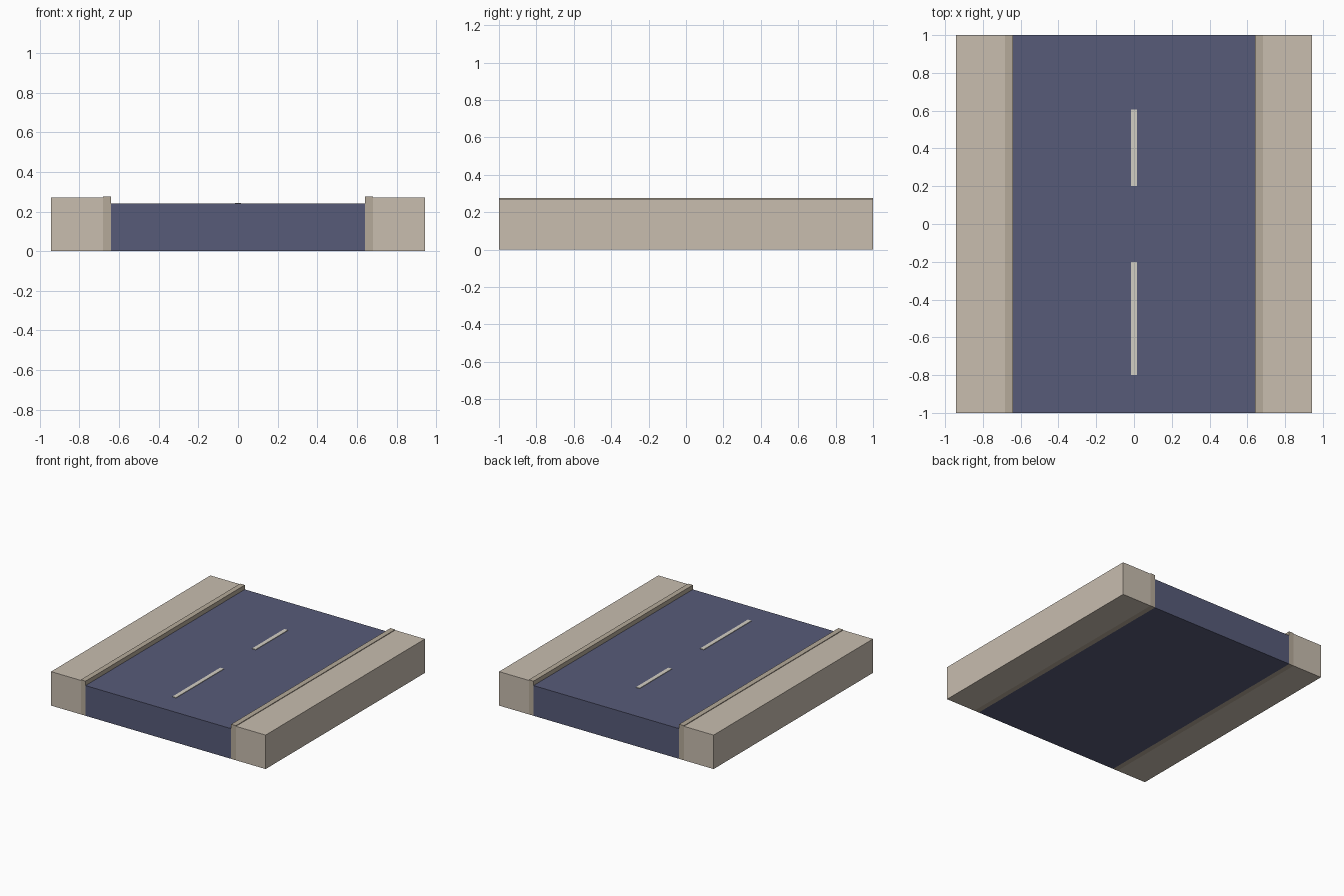
import bpy
import bmesh
from mathutils import Vector

if "Cube" in bpy.data.objects:
    bpy.data.objects.remove(bpy.data.objects["Cube"])


def material(name, color):
    mat = bpy.data.materials.new(name)
    mat.diffuse_color = (*color, 1)
    mat.use_nodes = True
    mat.node_tree.nodes["Principled BSDF"].inputs["Base Color"].default_value = mat.diffuse_color
    return mat


def box(name, low, high, mat):
    """Axis-aligned box between two opposite corners."""
    low, high = Vector(low), Vector(high)
    bm = bmesh.new()
    bmesh.ops.create_cube(bm, size=1)
    bmesh.ops.scale(bm, vec=high - low, verts=bm.verts)
    bmesh.ops.translate(bm, vec=(low + high) / 2, verts=bm.verts)
    mesh = bpy.data.meshes.new(name)
    bm.to_mesh(mesh)
    bm.free()
    mesh.materials.append(mat)
    obj = bpy.data.objects.new(name, mesh)
    bpy.context.collection.objects.link(obj)
    return obj


def mirror_x(obj):
    obj.modifiers.new("mirror", 'MIRROR').use_axis[0] = True


asphalt = material("asphalt", (0.095, 0.105, 0.19))
paving = material("paving", (0.58, 0.51, 0.43))
kerb_stone = material("kerb_stone", (0.46, 0.40, 0.32))
paint = material("road_paint", (0.65, 0.62, 0.55))

ROAD_X, CURB_X, EDGE_X = 0.64, 0.682, 0.943
ROAD_Z, WALK_Z, CURB_Z = 0.24, 0.27, 0.275

# Road bed
box("road", (-ROAD_X, -1, 0), (ROAD_X, 1, ROAD_Z), asphalt)

# Curbs and sidewalks on both sides
mirror_x(box("curbs", (ROAD_X, -1, 0), (CURB_X, 1, CURB_Z), kerb_stone))
mirror_x(box("sidewalks", (CURB_X, -1, 0), (EDGE_X, 1, WALK_Z), paving))

# Centre line dashes
for name, y0, y1 in (("front_lane_dash", -0.8, -0.2), ("back_lane_dash", 0.2, 0.605)):
    box(name, (-0.016, y0, ROAD_Z - 0.005), (0.016, y1, ROAD_Z + 0.004), paint)
